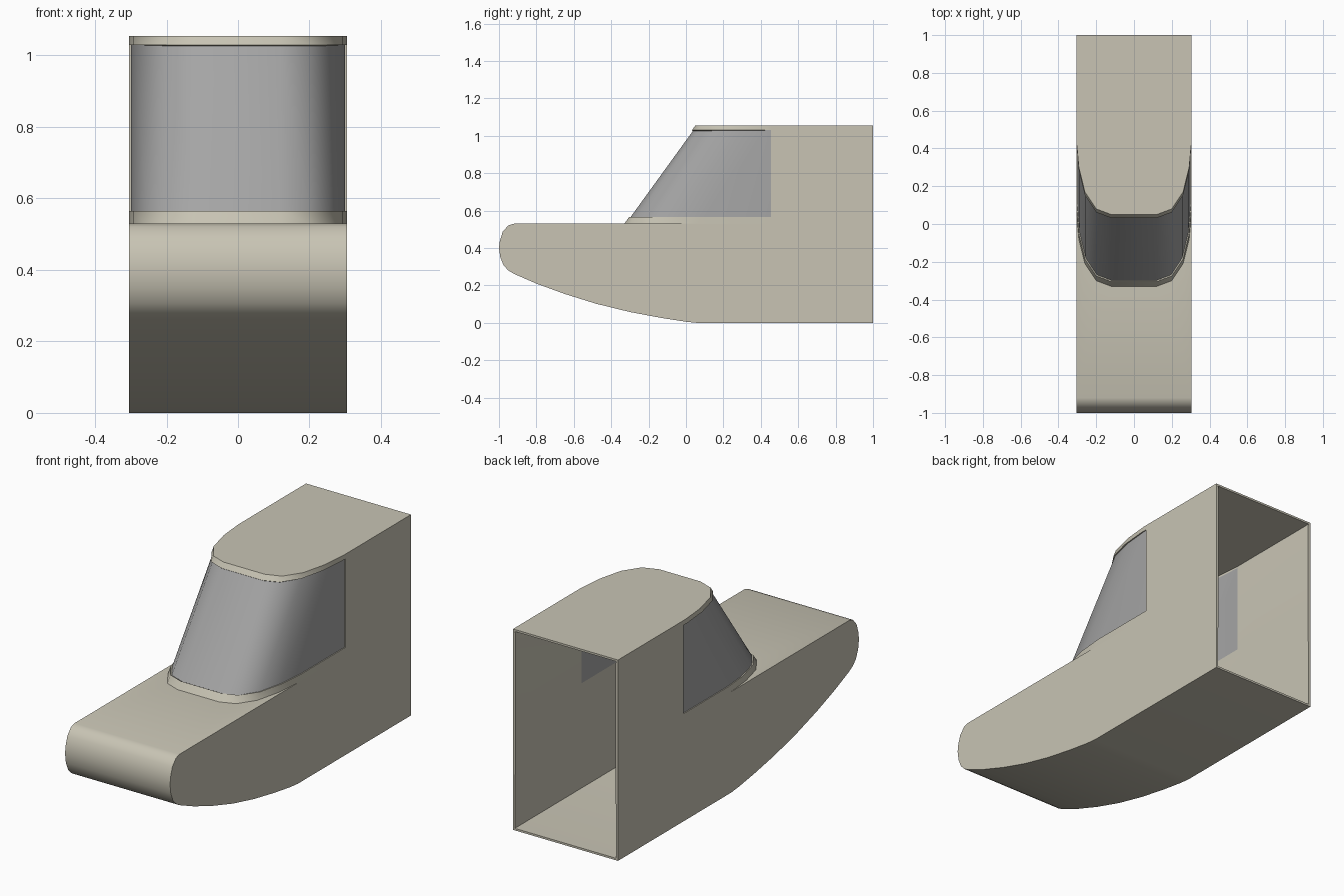
import bpy, bmesh, math

if "Cube" in bpy.data.objects:
    bpy.data.objects.remove(bpy.data.objects["Cube"])

W = 0.305          # half width
DECK, SILL, HEAD, ROOF = 0.53, 0.565, 1.03, 1.055
SLOPE = 0.724      # rake of the cab front


def material(name, rgb):
    m = bpy.data.materials.new(name)
    m.diffuse_color = (*rgb, 1)
    m.use_nodes = True
    m.node_tree.nodes["Principled BSDF"].inputs["Base Color"].default_value = m.diffuse_color
    return m


tan = material("warm_beige", (0.578, 0.552, 0.456))
grey = material("window_grey", (0.376, 0.376, 0.376))


def shell(name, faces, thickness, mat):
    """Weld loose polygons into a skin and thicken it inwards."""
    bm = bmesh.new()
    for f in faces:
        bm.faces.new([bm.verts.new(p) for p in f])
    bmesh.ops.remove_doubles(bm, verts=bm.verts[:], dist=0.0005)
    bmesh.ops.recalc_face_normals(bm, faces=bm.faces[:])
    me = bpy.data.meshes.new(name)
    bm.to_mesh(me)
    bm.free()
    me.materials.append(mat)
    ob = bpy.data.objects.new(name, me)
    bpy.context.collection.objects.link(ob)
    bpy.ops.object.select_all(action='DESELECT')
    ob.select_set(True)
    bpy.context.view_layer.objects.active = ob
    s = ob.modifiers.new("wall", 'SOLIDIFY')
    s.thickness, s.offset = thickness, -1
    bpy.ops.object.modifier_apply(modifier=s.name)
    bpy.ops.object.shade_smooth_by_angle(angle=math.radians(40))
    return ob


def cab_ring(z, back, inset=0.0):
    """Rounded cab outline at height z, from right rear round to left rear."""
    half = [(0.12, 0.05), (0.20, 0.08), (0.26, 0.17), (0.292, 0.30), (W, 0.44)]
    k = (W - inset) / W
    right = [(x * k, y + (z - ROOF) * SLOPE + 1.6 * inset, z) for x, y in half]
    right += [(W * k, y, z) for y in back]
    return right[::-1] + [(-x, y, z) for x, y, z in right]


def bands(rings):
    for i in range(len(rings) - 1):
        lo, hi = rings[i], rings[i + 1]
        for j in range(len(lo) - 1):
            yield i, j, [lo[j], lo[j + 1], hi[j + 1], hi[j]]


# Nose and underside profile (y, z), from deck edge to rear
profile = [(-0.92, 0.53), (-0.95, 0.521), (-0.98, 0.487), (-0.995, 0.44),
           (-1, 0.40), (-0.993, 0.35), (-0.975, 0.307), (-0.95, 0.28),
           (-0.92, 0.262), (-0.8, 0.21), (-0.65, 0.155), (-0.48, 0.102),
           (-0.3, 0.058), (-0.13, 0.026), (0, 0.006), (0.06, 0), (1, 0)]
faces = [[(-W, *a), (W, *a), (W, *b), (-W, *b)]
         for a, b in zip(profile, profile[1:])]

# Cab walls, leaving the window band open
rings = [cab_ring(z, (0.455, 1.0)) for z in (DECK, SILL, HEAD, ROOF)]
last = len(rings[0]) - 2
for i, j, quad in bands(rings):
    if i != 1 or j in (0, last):
        faces.append(quad)
faces.append(rings[-1])

# Deck in front of the cab, and the lower side walls
base = rings[0]
faces.append([(-W, -0.92, DECK), (W, -0.92, DECK)] + base[2:-2])
for s in (1, -1):
    faces.append([(s * W, y, z) for y, z in profile]
                 + [(s * W, p[1], DECK) for p in base[:3]])
shell("body_shell", faces, 0.015, tan)

# Wraparound windscreen, set slightly back in its opening
glass = [cab_ring(z, (0.458,), 0.005) for z in (SILL - 0.003, HEAD + 0.003)]
shell("windscreen", [q for _, _, q in bands(glass)], 0.01, grey)
